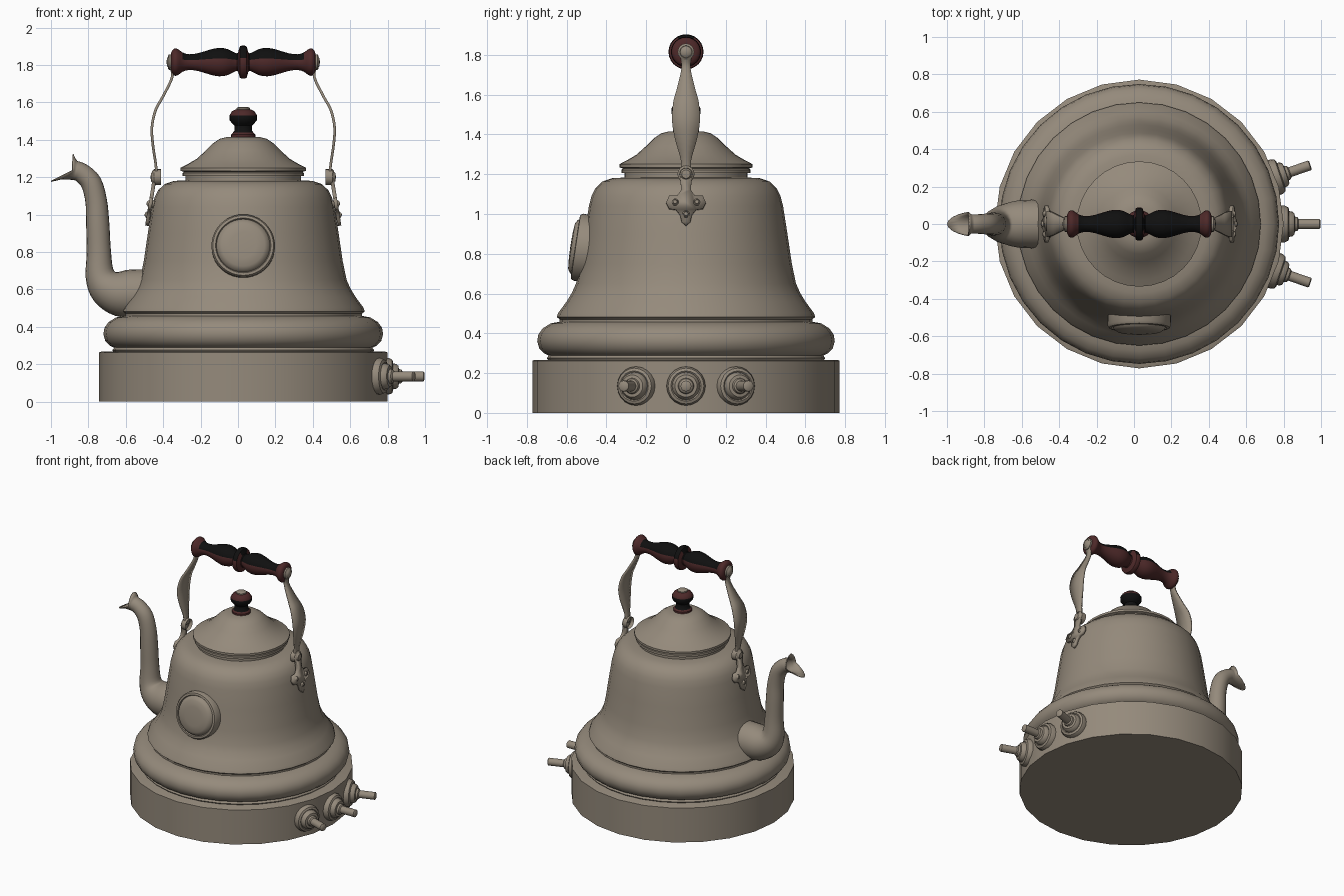
import bpy, bmesh, math
from mathutils import Matrix, Vector

if "Cube" in bpy.data.objects:
    bpy.data.objects.remove(bpy.data.objects["Cube"], do_unlink=True)

CX = 0.028  # axis of the kettle body


def material(name, rgb):
    m = bpy.data.materials.new(name)
    m.use_nodes = True
    m.diffuse_color = (*rgb, 1)
    m.node_tree.nodes["Principled BSDF"].inputs["Base Color"].default_value = (*rgb, 1)
    return m


METAL = material("warm grey metal", (0.30, 0.255, 0.2))
RED = material("dark red wood", (0.075, 0.022, 0.022))
BLACK = material("black lacquer", (0.005, 0.005, 0.005))


def finish(name, bm, mats=(METAL,), rule=None, thick=0, offset=0, angle=40):
    bmesh.ops.remove_doubles(bm, verts=bm.verts, dist=1e-5)
    bmesh.ops.recalc_face_normals(bm, faces=bm.faces)
    bm.normal_update()
    if rule:
        for f in bm.faces:
            f.material_index = int(rule(f.calc_center_median(), f.normal))
    mesh = bpy.data.meshes.new(name)
    bm.to_mesh(mesh)
    bm.free()
    for m in mats:
        mesh.materials.append(m)
    ob = bpy.data.objects.new(name, mesh)
    bpy.context.collection.objects.link(ob)
    if thick:
        mod = ob.modifiers.new("thickness", "SOLIDIFY")
        mod.thickness, mod.offset = thick, offset
    bpy.ops.object.select_all(action="DESELECT")
    ob.select_set(True)
    bpy.context.view_layer.objects.active = ob
    bpy.ops.object.shade_smooth_by_angle(angle=math.radians(angle))
    return ob


def loft(bm, rings, closed=True):
    rows = [[bm.verts.new(p) for p in ring] for ring in rings]
    n = len(rows[0])
    for a, b in zip(rows, rows[1:]):
        for i in range(n if closed else n - 1):
            j = (i + 1) % n
            bm.faces.new((a[i], a[j], b[j], b[i]))
    return rows


def curve_through(pts, steps=4):
    """Smooth path through points of any dimension."""
    out = []
    for i in range(len(pts) - 1):
        quad = [pts[max(i - 1, 0)], pts[i], pts[i + 1], pts[min(i + 2, len(pts) - 1)]]
        for s in range(steps):
            t = s / steps
            out.append(tuple(
                0.5 * (2 * b + (c - a) * t + (2 * a - 5 * b + 4 * c - d) * t * t
                       + (3 * b - a - 3 * c + d) * t ** 3)
                for a, b, c, d in zip(*quad)))
    return out + [tuple(pts[-1])]


def lathe(name, profile, segs=24, place=None, **kw):
    """Spin (radius, height) points about z, then move into place."""
    place = place or Matrix.Translation((CX, 0, 0))
    bm = bmesh.new()
    loft(bm, [[place @ Vector((r * math.cos(a), r * math.sin(a), z))
               for a in (2 * math.pi * i / segs for i in range(segs))]
              for r, z in profile])
    return finish(name, bm, **kw)


def facing(pos, direction):
    return Matrix.Translation(pos) @ Vector(direction).to_track_quat("Z", "Y").to_matrix().to_4x4()


# Base drum and bell-shaped body
lathe("base_drum", [(0, 0), (.772, 0), (.772, .262), (.76, .267), (0, .267)])
lathe("body", [(.69, .26), (.70, .275), (.69, .288), (.715, .3), (.738, .325), (.748, .36),
               (.742, .395), (.72, .425), (.68, .45), (.635, .458), (.635, .47), (.65, .482),
               (.642, .503), (.6, .56), (.573, .605), (.553, .65), (.532, .75), (.51, .9),
               (.488, 1.04), (.475, 1.09), (.455, 1.13), (.42, 1.163), (.37, 1.18),
               (.31, 1.183), (.31, 1.21), (0, 1.21)], 32)

# Lid
lathe("lid", [(0, 1.205), (.325, 1.205), (.325, 1.222), (.316, 1.228), (.335, 1.234),
              (.335, 1.25), (.3, 1.268), (.25, 1.297), (.2, 1.342), (.16, 1.382),
              (.125, 1.405), (.09, 1.414), (0, 1.42)], 32)

# Lid knob with its metal button
lathe("lid_knob", [(0, 1.41), (.065, 1.412), (.065, 1.428), (.055, 1.438), (.046, 1.45),
                   (.046, 1.475), (.06, 1.488), (.073, 1.505), (.074, 1.53), (.06, 1.552),
                   (.04, 1.562), (0, 1.562)], 20, mats=(RED, BLACK),
      rule=lambda c, n: 1.44 < c.z < 1.528)
lathe("knob_button", [(.036, 1.555), (.036, 1.57), (.025, 1.576), (0, 1.576)], 16)

# Turned wooden grip, black along its upper side
GRIP_Z = 1.815
half = curve_through([(.088, .0), (.084, .018), (.05, .028), (.05, .045), (.07, .085),
                      (.076, .13), (.066, .18), (.048, .24), (.042, .29), (.052, .325),
                      (.07, .35), (.072, .37), (.05, .385), (0, .385)], 2)
lathe("handle_grip", [(r, -z) for r, z in reversed(half)] + half[1:], 24,
      facing((CX, 0, GRIP_Z), (1, 0, 0)), mats=(RED, BLACK),
      rule=lambda c, n: n.z > .25 and abs(c.x - CX) < .33)


def rivet(name, pos, direction, r, h):
    lathe(name, [(r, -h), (r, h * .4), (r * .75, h * .75), (r * .7, h * .6),
                 (r * .5, h), (0, h * 1.1)], 16, facing(pos, direction))


# Handle straps, hinge rivets and trefoil mounting plates, on both sides
strap = curve_through([(.392, 1.85, .022), (.39, 1.8, .028), (.38, 1.735, .022),
                       (.43, 1.63, .045), (.468, 1.56, .064), (.488, 1.47, .07),
                       (.484, 1.38, .056), (.468, 1.27, .026), (.462, 1.2, .028)])
plate = [(0, .94), (.022, .96), (.03, .995), (.05, 1.02), (.085, 1.025), (.1, 1.055),
         (.085, 1.09), (.045, 1.09), (.024, 1.12), (.028, 1.165), (.042, 1.2),
         (.03, 1.23), (0, 1.242)]
outline = plate + [(-y, z) for y, z in plate[-2:0:-1]]


def plate_x(z):
    return .473 + (1.2 - z) * .16


for side, label in ((1, "left"), (-1, "right")):
    out = Vector((side, 0, .16))
    bm = bmesh.new()
    loft(bm, [[(CX + side * x, w * k, z) for k in (-1, 0, 1)] for x, z, w in strap], False)
    finish(label + "_handle_strap", bm, thick=.014)
    bm = bmesh.new()
    bm.faces.new([bm.verts.new((CX + side * plate_x(z), y, z)) for y, z in outline])
    finish(label + "_mount_plate", bm, thick=.02)
    rivet(label + "_grip_cap", (CX + side * .39, 0, GRIP_Z), (side, 0, 0), .042, .018)
    rivet(label + "_hinge_rivet", (CX + side * .467, 0, 1.2), (side, 0, 0), .043, .026)
    for i, (y, z) in enumerate(((.055, 1.058), (-.055, 1.058), (0, .998))):
        rivet(f"{label}_plate_rivet_{i + 1}", (CX + side * plate_x(z), y, z), out, .019, .02)

# Round medallion on the front, tilted with the wall
lathe("front_medallion", [(.168, -.06), (.17, .02), (.162, .033), (.148, .035), (.143, .027),
                          (.135, .042), (.115, .054), (.07, .058), (0, .06)], 40,
      facing((CX, -.522, .83), (0, -1, .15)))

# Swan-neck spout: centre x, z and radius along the path
path = curve_through([(-.44, .575, .125), (-.54, .577, .124), (-.63, .58, .118),
                      (-.70, .615, .098), (-.738, .68, .072), (-.744, .8, .059),
                      (-.75, .95, .056), (-.758, 1.07, .052), (-.785, 1.17, .05),
                      (-.835, 1.222, .046), (-.872, 1.236, .046)])
SEGS = 20
angles = [2 * math.pi * i / SEGS for i in range(SEGS)]
rings = []
for i, (x, z, r) in enumerate(path):
    a, b = path[max(i - 1, 0)], path[min(i + 1, len(path) - 1)]
    t = Vector((b[0] - a[0], 0, b[1] - a[1])).normalized()
    n = Vector((-t.z, 0, t.x)) * -1
    rings.append([Vector((x, 0, z)) + n * (r * math.cos(q)) + Vector((0, r * math.sin(q), 0))
                  for q in angles])
# Open beak with a raised upper lip and a long lower lip
lip = []
for q in angles:
    c = math.cos(q)
    reach = Vector((.003, 0, .085)) if c > 0 else Vector((-.112, 0, -.055))
    lip.append(Vector((-.888, 0, 1.236)) + reach * abs(c) ** 1.4
               + Vector((0, .06 * math.sin(q), 0)))
rings.append([(p + e) / 2 - Vector((0, 0, .008 * math.cos(q)))
              for p, e, q in zip(rings[-1], lip, angles)])
rings.append(lip)
bm = bmesh.new()
loft(bm, rings)
finish("spout", bm, thick=.006, offset=-1, angle=60)

# Three pegged fittings around the base
for i, deg in enumerate((-19, 0, 19)):
    a = math.radians(deg)
    d = Vector((math.cos(a), math.sin(a), 0))
    lathe(f"base_fitting_{i + 1}",
          [(.098, -.06), (.098, .01), (.09, .028), (.076, .034), (.07, .03), (.066, .05),
           (.056, .062), (.04, .064), (.036, .078), (.027, .084), (.027, .195),
           (.02, .2), (0, .2)], 20,
          facing(Vector((CX, 0, .135)) + d * .768, d))
